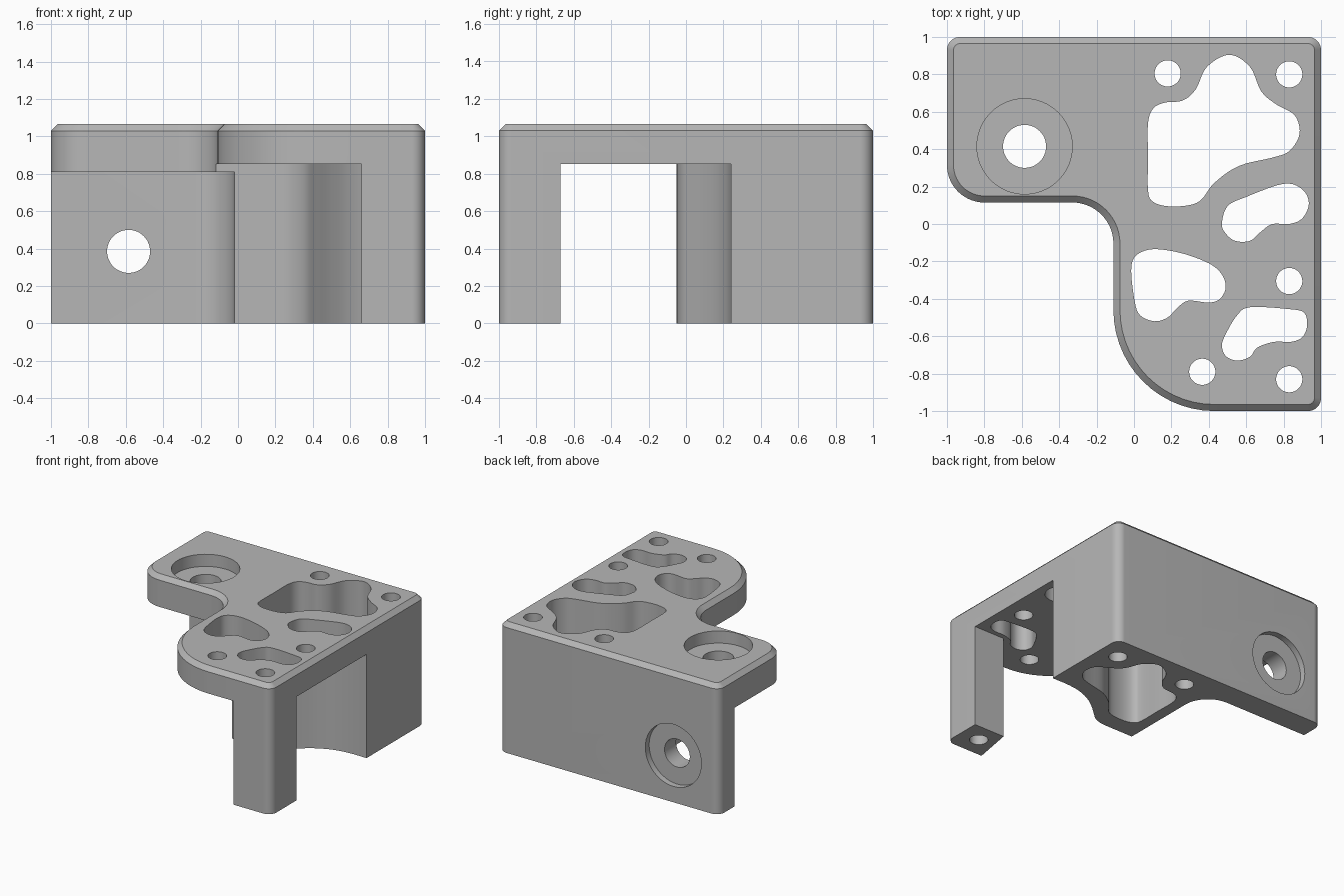
import bpy
import bmesh
import math
from mathutils import Vector, Matrix

default_cube = bpy.data.objects.get("Cube")
if default_cube:
    bpy.data.objects.remove(default_cube)


def rounded(corners, steps=14):
    """Closed polygon from (x, y, radius) corners, each one filleted."""
    points = []
    count = len(corners)
    for i, (x, y, radius) in enumerate(corners):
        corner = Vector((x, y))
        if radius == 0:
            points.append(corner)
            continue
        to_prev = (Vector(corners[i - 1][:2]) - corner).normalized()
        to_next = (Vector(corners[(i + 1) % count][:2]) - corner).normalized()
        half = to_prev.angle(to_next) / 2
        centre = corner + (to_prev + to_next).normalized() * radius / math.sin(half)
        start = corner + to_prev * radius / math.tan(half) - centre
        end = corner + to_next * radius / math.tan(half) - centre
        sweep = math.atan2(start.x * end.y - start.y * end.x, start.dot(end))
        for k in range(steps + 1):
            points.append(centre + Matrix.Rotation(sweep * k / steps, 2) @ start)
    return points


def spline(knots, closed=True, steps=5):
    """Smooth curve passing through the knots."""
    count = len(knots)
    knots = [Vector(k) for k in knots]

    def knot(i):
        return knots[i % count] if closed else knots[max(0, min(count - 1, i))]

    points = []
    for i in range(count if closed else count - 1):
        a, b, c, d = (knot(i + j) for j in (-1, 0, 1, 2))
        for k in range(steps):
            t = k / steps
            points.append(b + (c - a) * t / 2
                          + (a - b * 2.5 + c * 2 - d / 2) * t * t
                          + (b * 3 - a - c * 3 + d) * t ** 3 / 2)
    if not closed:
        points.append(knots[-1])
    return points


def prism(name, points, bottom, top, chamfer=0.0):
    """Upright solid with the given plan, optionally chamfered on top."""
    bm = bmesh.new()
    base = bm.faces.new([bm.verts.new((p[0], p[1], bottom)) for p in points])
    result = bmesh.ops.extrude_face_region(bm, geom=[base])
    raised = [v for v in result["geom"] if isinstance(v, bmesh.types.BMVert)]
    bmesh.ops.translate(bm, verts=raised, vec=(0, 0, top - bottom))
    bmesh.ops.recalc_face_normals(bm, faces=bm.faces)
    if chamfer:
        rim = [e for e in bm.edges if all(v in raised for v in e.verts)]
        bmesh.ops.bevel(bm, geom=rim, offset=chamfer, segments=1, affect='EDGES')
    mesh = bpy.data.meshes.new(name)
    bm.to_mesh(mesh)
    bm.free()
    obj = bpy.data.objects.new(name, mesh)
    bpy.context.collection.objects.link(obj)
    return obj


def circle(x, y, radius, sides=48):
    return [(x + radius * math.cos(math.tau * i / sides),
             y + radius * math.sin(math.tau * i / sides)) for i in range(sides)]


def cut(target, cutter):
    """Subtract the cutter and discard it."""
    cutter.hide_render = True
    mod = target.modifiers.new("cut", 'BOOLEAN')
    mod.operation = 'DIFFERENCE'
    mod.solver = 'EXACT'
    mod.object = cutter
    bpy.context.view_layer.objects.active = target
    bpy.ops.object.modifier_apply(modifier=mod.name)
    bpy.data.objects.remove(cutter)


TOP = 1.065
LOW, HIGH = -0.2, 1.3

# Solid body with rounded plan and chamfered top rim
outline = [(-1, 1, .07), (-1, .115, .2), (-.11, .115, .22),
           (-.11, -1, .54), (1, -1, .07), (1, 1, .07)]
bracket = prism("corner_bracket", rounded(outline), 0, TOP, chamfer=.035)

# Space under the arm, leaving the back wall and the block side
arm_space = [(-1.2, .8, 0), (-1.2, -.3, 0), (-.02, -.3, 0), (-.02, .8, .22)]
cut(bracket, prism("arm_space", rounded(arm_space), LOW, .81))

# Space under the front lobe, leaving the block and the tapered leg
block_front = spline([(.2, -.05), (.28, -.047), (.36, -.02), (.42, .03), (.5, .1),
                      (.6, .17), (.72, .22), (.85, .24), (1, .24)], closed=False)
leg_side = [(1.2, -.67), (.72, -.67), (.66, -1), (.625, -1.2), (-1.2, -1.2)]
cut(bracket, prism("lobe_space", [(-1.2, -.05)] + block_front + [(1.2, .24)] + leg_side,
                   LOW, .852))

# Organic lightening openings
large_opening = [(.075, .18), (.075, .36), (.075, .54), (.105, .62), (.17, .65),
                 (.26, .66), (.33, .72), (.39, .84), (.51, .905), (.62, .84),
                 (.68, .71), (.76, .64), (.86, .58), (.885, .48), (.83, .39),
                 (.74, .355), (.56, .31), (.43, .22), (.36, .13), (.29, .1),
                 (.18, .095), (.1, .12)]
side_opening = [(.47, 0), (.5, .095), (.6, .145), (.8, .215), (.9, .185), (.935, .11),
                (.9, .03), (.83, 0), (.74, 0), (.68, -.04), (.62, -.09), (.54, -.09),
                (.49, -.05)]
lobe_opening = [(-.015, -.25), (.01, -.17), (.1, -.135), (.25, -.155), (.4, -.21),
                (.47, -.27), (.49, -.34), (.46, -.4), (.4, -.42), (.29, -.41),
                (.23, -.45), (.18, -.5), (.11, -.52), (.035, -.49), (.005, -.42)]
front_opening = [(.47, -.65), (.49, -.59), (.55, -.49), (.62, -.445), (.83, -.455),
                 (.91, -.475), (.925, -.545), (.9, -.605), (.84, -.63), (.75, -.63),
                 (.66, -.66), (.62, -.71), (.55, -.73), (.49, -.705)]
for opening in (large_opening, side_opening, lobe_opening, front_opening):
    cut(bracket, prism("opening", spline(opening), LOW, HIGH))

# Small screw holes
for x, y in ((.18, .805), (.83, .8), (.83, -.305), (.365, -.79), (.83, -.83)):
    cut(bracket, prism("screw_hole", circle(x, y, .07), LOW, HIGH))

# Counterbored bolt hole through the arm
BOLT_X, BOLT_Y, BOLT_Z = -.585, .415, .385
cut(bracket, prism("arm_bolt", circle(BOLT_X, BOLT_Y, .115), .5, HIGH))
cut(bracket, prism("arm_recess", circle(BOLT_X, BOLT_Y, .255), TOP - .1, HIGH))

# Counterbored bolt hole through the back wall
for name, radius, front in (("wall_bolt", .115, .5), ("wall_recess", .255, .95)):
    cutter = prism(name, circle(0, 0, radius), -HIGH, -front)
    turn = Matrix.Rotation(math.pi / 2, 4, 'X')
    cutter.data.transform(Matrix.Translation((BOLT_X, 0, BOLT_Z)) @ turn)
    cut(bracket, cutter)

# Single plain grey finish
grey = bpy.data.materials.new("plain_grey")
grey.use_nodes = True
colour = (.47, .47, .47, 1)
grey.diffuse_color = colour
grey.node_tree.nodes["Principled BSDF"].inputs["Base Color"].default_value = colour
bracket.data.materials.clear()
bracket.data.materials.append(grey)

for obj in bpy.context.selected_objects:
    obj.select_set(False)
bracket.select_set(True)
bpy.context.view_layer.objects.active = bracket
bpy.ops.object.shade_smooth_by_angle(angle=math.radians(30))
